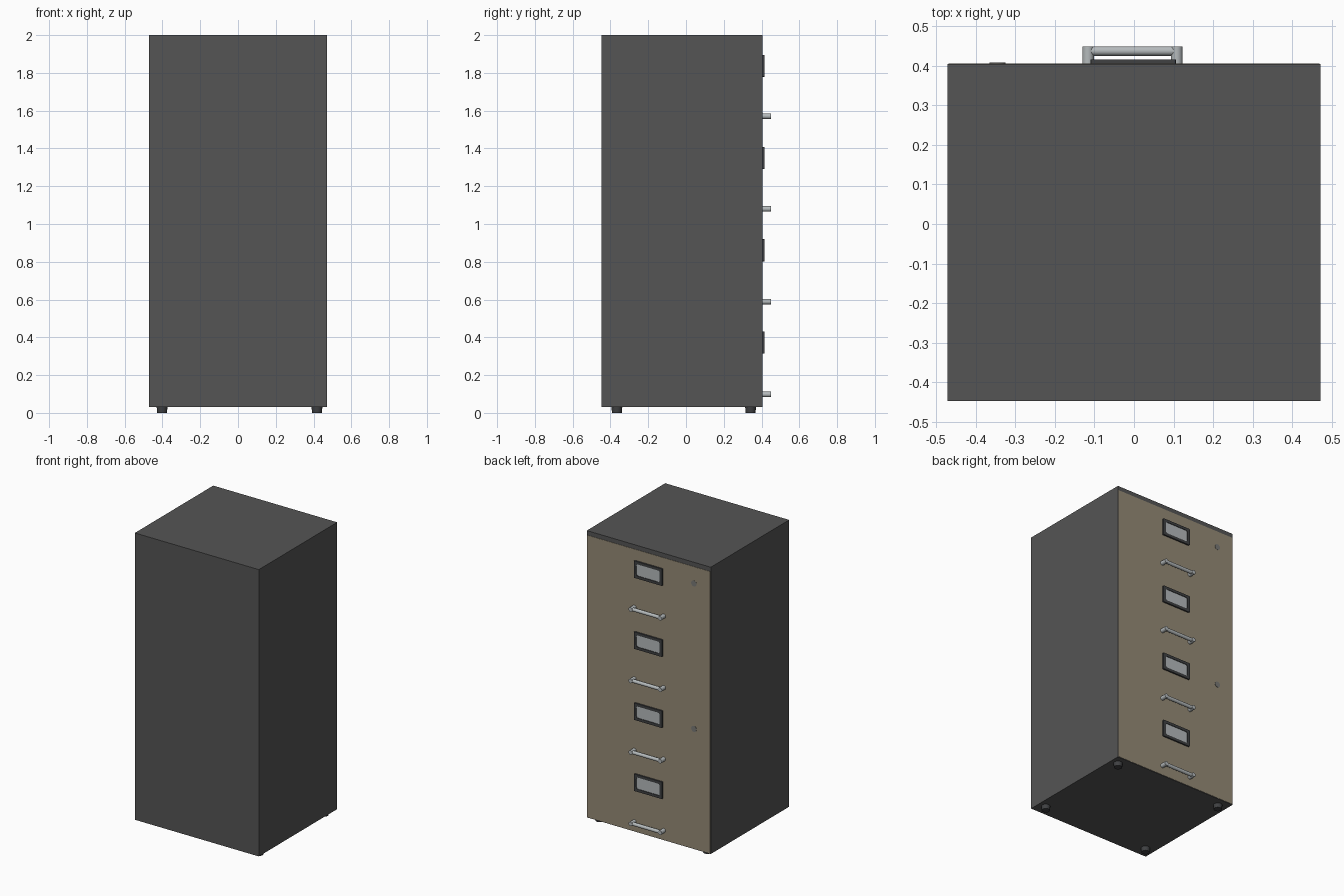
import bpy, bmesh, math
from mathutils import Matrix, Vector

if "Cube" in bpy.data.objects:
    bpy.data.objects.remove(bpy.data.objects["Cube"])


def material(name, rgb):
    m = bpy.data.materials.new(name)
    m.diffuse_color = (*rgb, 1)
    m.use_nodes = True
    m.node_tree.nodes["Principled BSDF"].inputs["Base Color"].default_value = m.diffuse_color
    return m


CHARCOAL = material("charcoal metal", (0.09, 0.09, 0.09))
TAN = material("tan drawer front", (0.30, 0.255, 0.18))
SILVER = material("silver", (0.46, 0.49, 0.50))
DARK = material("dark frame", (0.05, 0.052, 0.055))
GREY = material("lock grey", (0.19, 0.19, 0.18))


def finish(bm, name, mat, smooth=False):
    bmesh.ops.recalc_face_normals(bm, faces=bm.faces)
    me = bpy.data.meshes.new(name)
    bm.to_mesh(me)
    bm.free()
    me.materials.append(mat)
    ob = bpy.data.objects.new(name, me)
    bpy.context.collection.objects.link(ob)
    if smooth:
        bpy.ops.object.select_all(action='DESELECT')
        ob.select_set(True)
        bpy.context.view_layer.objects.active = ob
        bpy.ops.object.shade_smooth_by_angle(angle=math.radians(40))
    return ob


def box(name, lo, hi, mat):
    lo, hi = Vector(lo), Vector(hi)
    bm = bmesh.new()
    size = hi - lo
    bmesh.ops.create_cube(bm, size=1, matrix=Matrix.Translation((lo + hi) / 2) @ Matrix.Diagonal((*size, 1)))
    return finish(bm, name, mat)


def add_rod(bm, a, b, r1, r2=None, n=20):
    a, b = Vector(a), Vector(b)
    rot = (b - a).to_track_quat('Z', 'Y').to_matrix().to_4x4()
    bmesh.ops.create_cone(bm, cap_ends=True, segments=n, radius1=r1, radius2=r2 or r1,
                          depth=(b - a).length, matrix=Matrix.Translation((a + b) / 2) @ rot)


def rounded_rect(w, h, r, n=4):
    """Outline points in the x-z plane."""
    pts = []
    for k, (sx, sz) in enumerate(((1, 1), (-1, 1), (-1, -1), (1, -1))):
        for i in range(n + 1):
            t = (k + i / n) * math.pi / 2
            pts.append((sx * (w / 2 - r) + r * math.cos(t), sz * (h / 2 - r) + r * math.sin(t)))
    return pts


def label_holder(i, cx, z):
    # dark frame: outer and inner outlines bridged front and sides
    outer, inner = rounded_rect(0.215, 0.117, 0.004), rounded_rect(0.178, 0.08, 0.014)
    bm = bmesh.new()
    loops = [[bm.verts.new((cx + x, y, z + zz)) for x, zz in pts]
             for pts, y in ((outer, FACE), (outer, FACE + 0.01), (inner, FACE + 0.01), (inner, FACE))]
    for a, b in zip(loops, loops[1:] + loops[:1]):
        for k in range(len(a)):
            j = (k + 1) % len(a)
            bm.faces.new((a[k], a[j], b[j], b[k]))
    finish(bm, f"label_frame_{i}", DARK)
    # silver label card
    box(f"label_card_{i}", (cx - 0.095, FACE, z - 0.046), (cx + 0.095, FACE + 0.006, z + 0.046), SILVER)


def handle(i, cx, z):
    bm = bmesh.new()
    for s in (-1, 1):
        add_rod(bm, (cx + s * 0.112, FACE - 0.004, z), (cx + s * 0.112, 0.449, z), 0.0145)
    add_rod(bm, (cx - 0.112, 0.437, z), (cx + 0.112, 0.437, z), 0.012)
    finish(bm, f"handle_{i}", SILVER, True)


# cabinet shell and drawer front
FACE = 0.406
box("cabinet_body", (-0.471, -0.447, 0.03), (0.471, 0.404, 2.0), CHARCOAL)
box("drawer_front", (-0.468, 0.395, 0.033), (0.468, FACE, 1.97), TAN)

# hardware of the four drawers
for i in range(4):
    handle(i + 1, -0.004, 0.098 + 0.491 * i)
    label_holder(i + 1, -0.002, 0.373 + 0.488 * i)

# locks on the top and third drawers
for i, z in enumerate((0.857, 1.856)):
    bm = bmesh.new()
    add_rod(bm, (-0.345, FACE - 0.004, z), (-0.345, FACE + 0.002, z), 0.02)
    finish(bm, f"lock_{i + 1}", GREY, True)

# feet, slightly tapered
for i, (x, y) in enumerate(((-0.402, -0.366), (0.418, -0.366), (-0.402, 0.342), (0.418, 0.342))):
    bm = bmesh.new()
    add_rod(bm, (x, y, 0), (x, y, 0.035), 0.026, 0.029)
    finish(bm, f"foot_{i + 1}", DARK, True)
